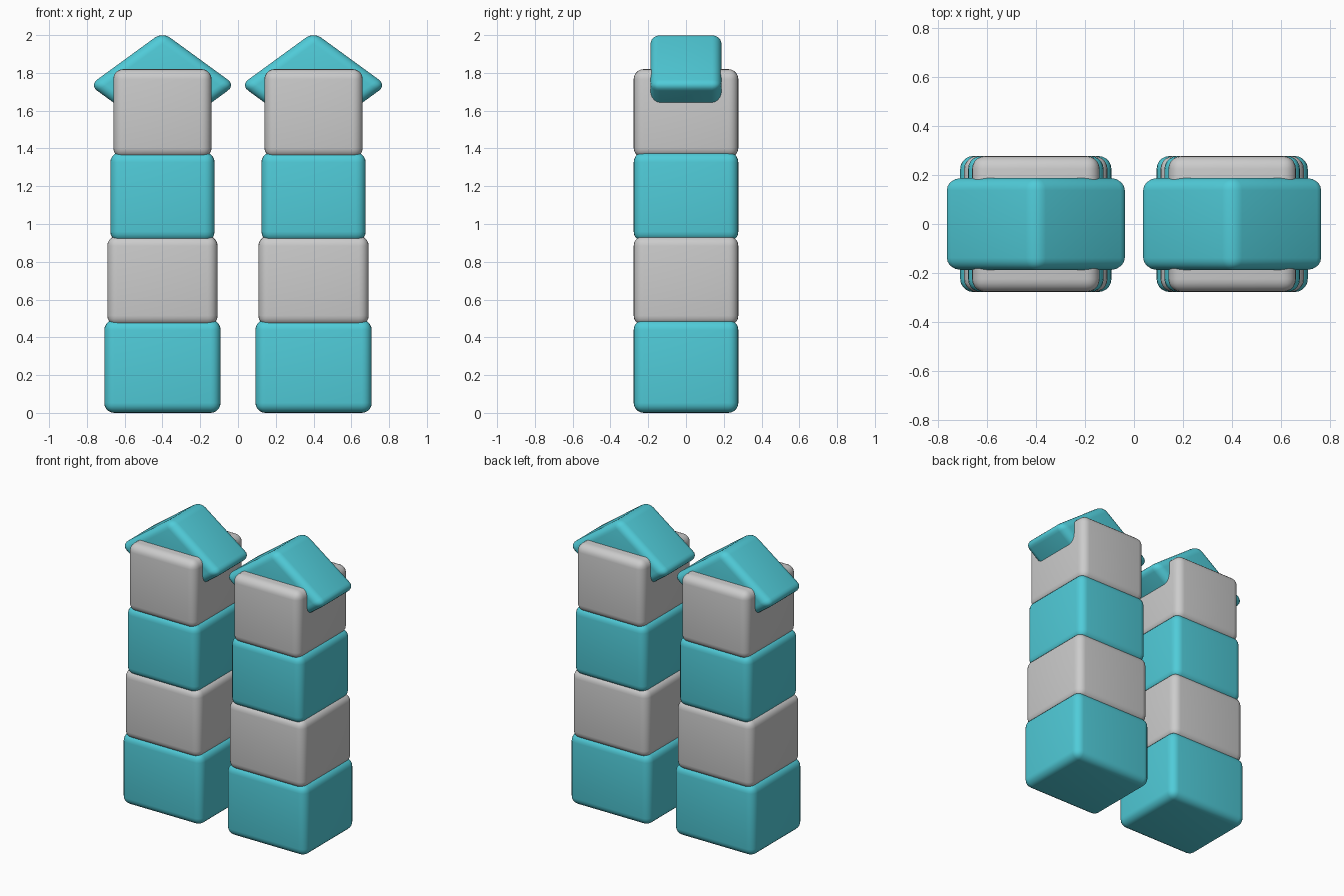
import bpy, bmesh

if "Cube" in bpy.data.objects:
    bpy.data.objects.remove(bpy.data.objects["Cube"])

teal = bpy.data.materials.new("teal")
teal.diffuse_color = (0.08, 0.60, 0.69, 1.0)
teal.use_nodes = True
teal.node_tree.nodes["Principled BSDF"].inputs["Base Color"].default_value = teal.diffuse_color


def finish(name, bm, x, bevel, mat=None):
    """Turn a bmesh into a rounded, smooth-shaded object."""
    bmesh.ops.recalc_face_normals(bm, faces=bm.faces)
    bmesh.ops.bevel(bm, geom=bm.edges[:], offset=bevel, segments=5,
                    profile=0.5, affect='EDGES')
    mesh = bpy.data.meshes.new(name)
    bm.to_mesh(mesh)
    bm.free()
    for p in mesh.polygons:
        p.use_smooth = True
    if mat:
        mesh.materials.append(mat)
    ob = bpy.data.objects.new(name, mesh)
    ob.location.x = x
    bpy.context.collection.objects.link(ob)
    return ob


def prism(profile, half_depth):
    """Extrude an x-z profile symmetrically along y."""
    bm = bmesh.new()
    front = bm.faces.new([bm.verts.new((x, -half_depth, z)) for x, z in profile])
    ext = bmesh.ops.extrude_face_region(bm, geom=[front], use_keep_orig=True)
    verts = [v for v in ext["geom"] if isinstance(v, bmesh.types.BMVert)]
    bmesh.ops.translate(bm, verts=verts, vec=(0, 2 * half_depth, 0))
    return bm


# stacked blocks: width, bottom, top, material
blocks = [(0.616, 0.0, 0.492, teal), (0.584, 0.462, 0.937, None),
          (0.552, 0.907, 1.380, teal), (0.520, 1.350, 1.820, None)]

for side, cx in (("left", -0.4), ("right", 0.4)):
    for i, (w, z0, z1, mat) in enumerate(blocks, 1):
        h = w / 2
        bm = prism([(-h, z0), (h, z0), (h, z1), (-h, z1)], 0.277)
        finish(f"{side}_tower_block_{i}", bm, cx, 0.053, mat)

    # roof: diamond prism sunk into the top block
    zc, rx, rz = 1.735, 0.386, 0.281
    bm = prism([(-rx, zc), (0, zc - rz), (rx, zc), (0, zc + rz)], 0.188)
    finish(f"{side}_tower_roof", bm, cx, 0.05, teal)
